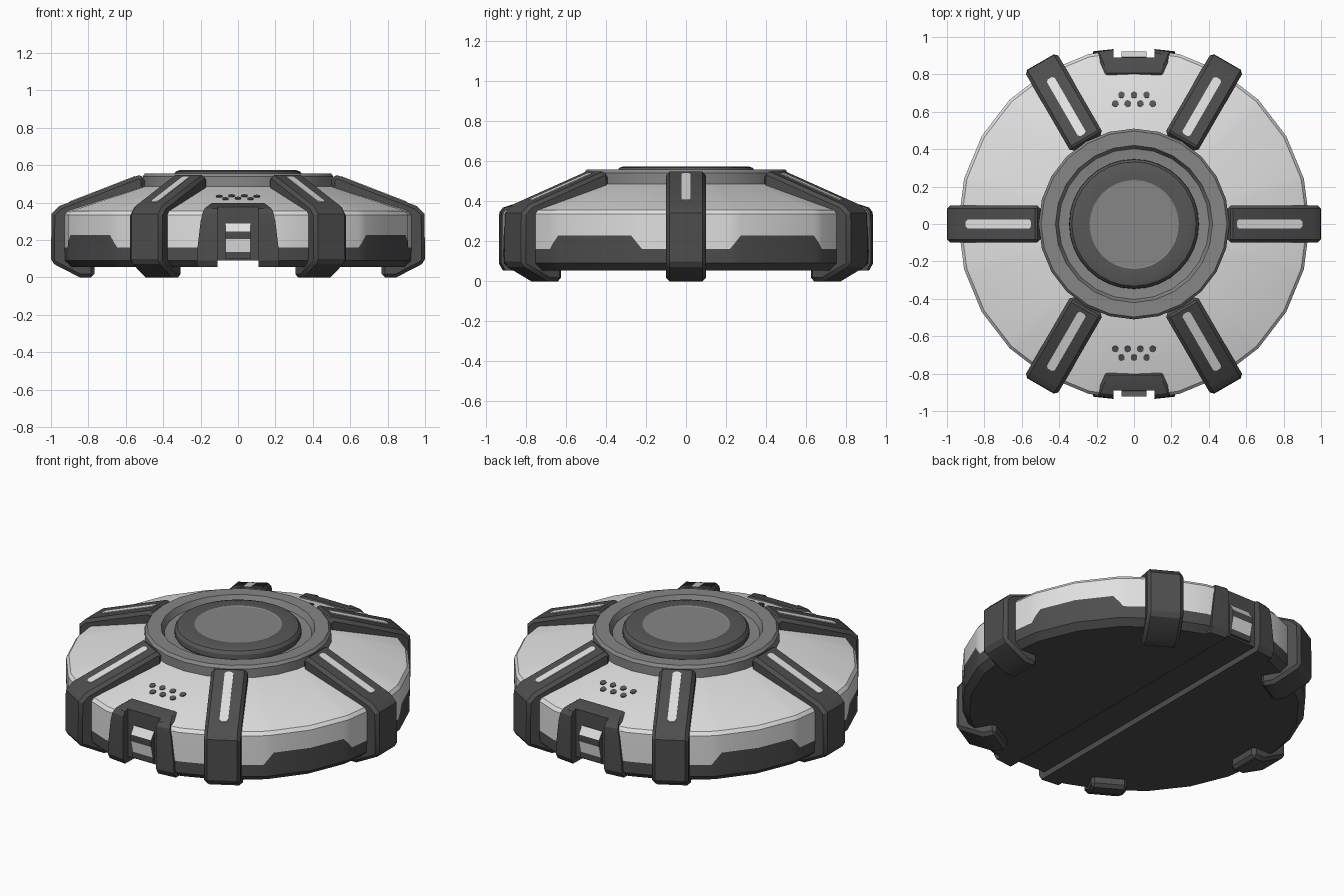
import bpy, bmesh, math
from math import radians, sin, cos
from mathutils import Matrix, Vector

if "Cube" in bpy.data.objects:
    bpy.data.objects.remove(bpy.data.objects["Cube"])


def material(name, v):
    m = bpy.data.materials.new(name)
    m.diffuse_color = (v, v, v, 1)
    m.use_nodes = True
    m.node_tree.nodes["Principled BSDF"].inputs["Base Color"].default_value = m.diffuse_color
    return m


DARK = material("dark grey", 0.075)
LIGHT = material("light grey", 0.75)
MID = material("mid grey", 0.24)
CHAR = material("charcoal", 0.095)


def finish(name, bm, mats, rot=0):
    bmesh.ops.recalc_face_normals(bm, faces=bm.faces[:])
    bm.transform(Matrix.Rotation(radians(rot), 4, 'Z'))
    me = bpy.data.meshes.new(name)
    bm.to_mesh(me)
    bm.free()
    for m in mats:
        me.materials.append(m)
    ob = bpy.data.objects.new(name, me)
    bpy.context.collection.objects.link(ob)
    return ob


def lathe(name, rows, angles, mats, band_mats=None, poly=None, zfun=None):
    """Revolve (r, z) rows; the ends are closed with flat caps."""
    bm = bmesh.new()
    rings = []
    for i, (r, z) in enumerate(rows):
        ring = []
        for a in angles:
            k = cos(radians(poly / 2)) / cos(radians(a % poly - poly / 2)) if poly else 1
            zz = zfun(i, a, z) if zfun else z
            ring.append(bm.verts.new((r * k * cos(radians(a)), r * k * sin(radians(a)), zz)))
        rings.append(ring)
    n = len(angles)
    for i in range(len(rows) - 1):
        for j in range(n):
            f = bm.faces.new((rings[i][j], rings[i][(j + 1) % n],
                              rings[i + 1][(j + 1) % n], rings[i + 1][j]))
            f.material_index = band_mats[i] if band_mats else 0
    bm.faces.new(rings[0])
    f = bm.faces.new(rings[-1])
    f.material_index = band_mats[-1] if band_mats else 0
    return finish(name, bm, mats)


def prism(profile, half, seg_mats=None):
    """Extrude an (r, z) profile sideways; r runs along +x."""
    bm = bmesh.new()
    a = [bm.verts.new((r, -half, z)) for r, z in profile]
    b = [bm.verts.new((r, half, z)) for r, z in profile]
    bm.faces.new(a)
    bm.faces.new(b[::-1])
    n = len(profile)
    for i in range(n):
        f = bm.faces.new((a[i], a[(i + 1) % n], b[(i + 1) % n], b[i]))
        if seg_mats:
            f.material_index = seg_mats[i]
    return bm


def box(name, lo, hi):
    bm = bmesh.new()
    bmesh.ops.create_cube(bm, size=1)
    for v in bm.verts:
        v.co = [lo[i] if v.co[i] < 0 else hi[i] for i in range(3)]
    ob = finish(name, bm, [DARK])
    ob.hide_render = True
    return ob


def cut(ob, cutters):
    bpy.context.view_layer.objects.active = ob
    for c in cutters:
        m = ob.modifiers.new("cut", 'BOOLEAN')
        m.operation = 'DIFFERENCE'
        m.solver = 'EXACT'
        m.object = c
        bpy.ops.object.modifier_apply(modifier=m.name)


# Body: 24-sided disc, dark lower band with raised steps between the side legs
steps = {}
for c in (30, 150, 210, 330):
    for d, z in ((-16.5, 0.16), (-13, 0.228), (13, 0.228), (16.5, 0.16)):
        steps[c + d] = z


def band_top(i, a, z):
    if i != 2:
        return z
    if a in steps:
        return steps[a]
    return 0.228 if any(abs(a - c) < 13 for c in (30, 150, 210, 330)) else (
        0.16 if all(abs(a - c) > 16 for c in (30, 150, 210, 330)) else 0.19)


angles = sorted(set([float(k * 15) for k in range(24)] + list(steps)))
body = lathe("body", [(0.90, 0.055), (0.938, 0.09), (0.94, 0.16), (0.94, 0.335),
                      (0.925, 0.355), (0.50, 0.49)], angles, [DARK, LIGHT],
             [0, 0, 1, 1, 1, 1], poly=15, zfun=band_top)

# Cutters: front and back recesses, groove across the underside
cutters = [box("front_recess_cutter", (-0.11, -1.3, -0.5), (0.11, -0.89, 1)),
           box("back_recess_cutter", (-0.11, 0.89, -0.5), (0.11, 1.3, 1)),
           box("groove_cutter", (-0.109, -1.4, -0.4), (0.109, 1.4, 0.09))]
cut(body, cutters)

# Port frames, their light blocks and the vent dots, front and back
SLOPE = (0.49 - 0.355) / (0.925 - 0.50)
for side, rot, shift in (("front", 0, 0.0), ("back", 180, -0.024)):
    bm = bmesh.new()
    for y, z, hw in ((-0.915, 0.055, 0.22), (-0.935, 0.09, 0.22), (-0.935, 0.155, 0.217),
                     (-0.935, 0.30, 0.20), (-0.932, 0.345, 0.19), (-0.915, 0.368, 0.18),
                     (-0.82, 0.398, 0.14)):
        for s in (-1, 1):
            bm.verts.new((s * hw, y + 0.012, z))
            bm.verts.new((s * 0.11, y, z))
            bm.verts.new((s * hw, -0.78, min(z, 0.38)))
    res = bmesh.ops.convex_hull(bm, input=bm.verts[:])
    bmesh.ops.delete(bm, geom=[v for v in bm.verts if not v.link_faces], context='VERTS')
    cut(finish(side + "_port_frame", bm, [DARK], rot), cutters)

    bm = prism([(0.87, 0.10), (0.87, 0.292), (0.893, 0.288), (0.922, 0.245), (0.922, 0.205),
                (0.905, 0.135), (0.905, 0.10)], 0.068, [0, 0, 1, 0, 1, 0, 0])
    finish(side + "_port_lights", bm, [DARK, LIGHT], rot - 90)

    bm = bmesh.new()
    dots = [(x, 0.668) for x in (-0.1, -0.034, 0.034, 0.1)] + [(x, 0.714) for x in (-0.067, 0, 0.067)]
    for x, y in dots:
        y += shift
        r = y + abs(x) * math.tan(radians(7.5))
        pos = Vector((x, -y, 0.355 + (0.925 - r) * SLOPE + 0.001))
        tilt = Vector((0, -SLOPE, 1)).to_track_quat('Z', 'Y').to_matrix().to_4x4()
        bmesh.ops.create_cone(bm, cap_ends=True, segments=10, radius1=0.018, radius2=0.018,
                              depth=0.008, matrix=Matrix.Translation(pos) @ tilt)
    finish(side + "_vent_dots", bm, [CHAR], rot)

# Six clamp legs with a light strip on each sloping top
LEG = [(0.50, 0.46), (0.50, 0.537), (0.53, 0.547), (0.955, 0.382), (0.997, 0.34),
       (1.0, 0.08), (0.845, 0.0), (0.768, 0.0), (0.768, 0.07)]
drop = (0.547 - 0.382) / (0.955 - 0.53)
for k in range(6):
    bm = prism(LEG, 0.1)
    bmesh.ops.recalc_face_normals(bm, faces=bm.faces[:])
    sharp = [e for e in bm.edges if e.calc_face_angle(0) > radians(60)]
    bmesh.ops.bevel(bm, geom=sharp, offset=0.018, segments=1, affect='EDGES')
    finish("leg_%d" % (k + 1), bm, [DARK], 60 * k)

    bm = bmesh.new()
    outline = [(0.55, -0.012), (0.56, -0.024), (0.89, -0.024), (0.90, -0.012),
               (0.90, 0.012), (0.89, 0.024), (0.56, 0.024), (0.55, 0.012)]
    lo, hi = [[bm.verts.new((x, y, 0.547 - drop * (x - 0.53) + dz)) for x, y in outline]
              for dz in (-0.003, 0.004)]
    bm.faces.new(lo[::-1])
    bm.faces.new(hi)
    for i in range(8):
        bm.faces.new((lo[i], lo[(i + 1) % 8], hi[(i + 1) % 8], hi[i]))
    finish("leg_strip_%d" % (k + 1), bm, [LIGHT], 60 * k)

# Collar ring and central button
lathe("collar", [(0.51, 0.46), (0.51, 0.54), (0.497, 0.557), (0.42, 0.557), (0.403, 0.52),
                 (0.36, 0.515)], [k * 15 for k in range(24)], [MID])
lathe("button", [(0.335, 0.50), (0.347, 0.525), (0.345, 0.55), (0.332, 0.567), (0.31, 0.574),
                 (0.24, 0.574), (0.235, 0.571)], [k * 11.25 for k in range(32)],
      [CHAR, MID], [0, 0, 0, 0, 0, 1, 1])

for c in cutters:
    bpy.data.objects.remove(c)
bpy.ops.object.select_all(action='SELECT')
bpy.context.view_layer.objects.active = body
bpy.ops.object.shade_smooth_by_angle(angle=radians(28))
